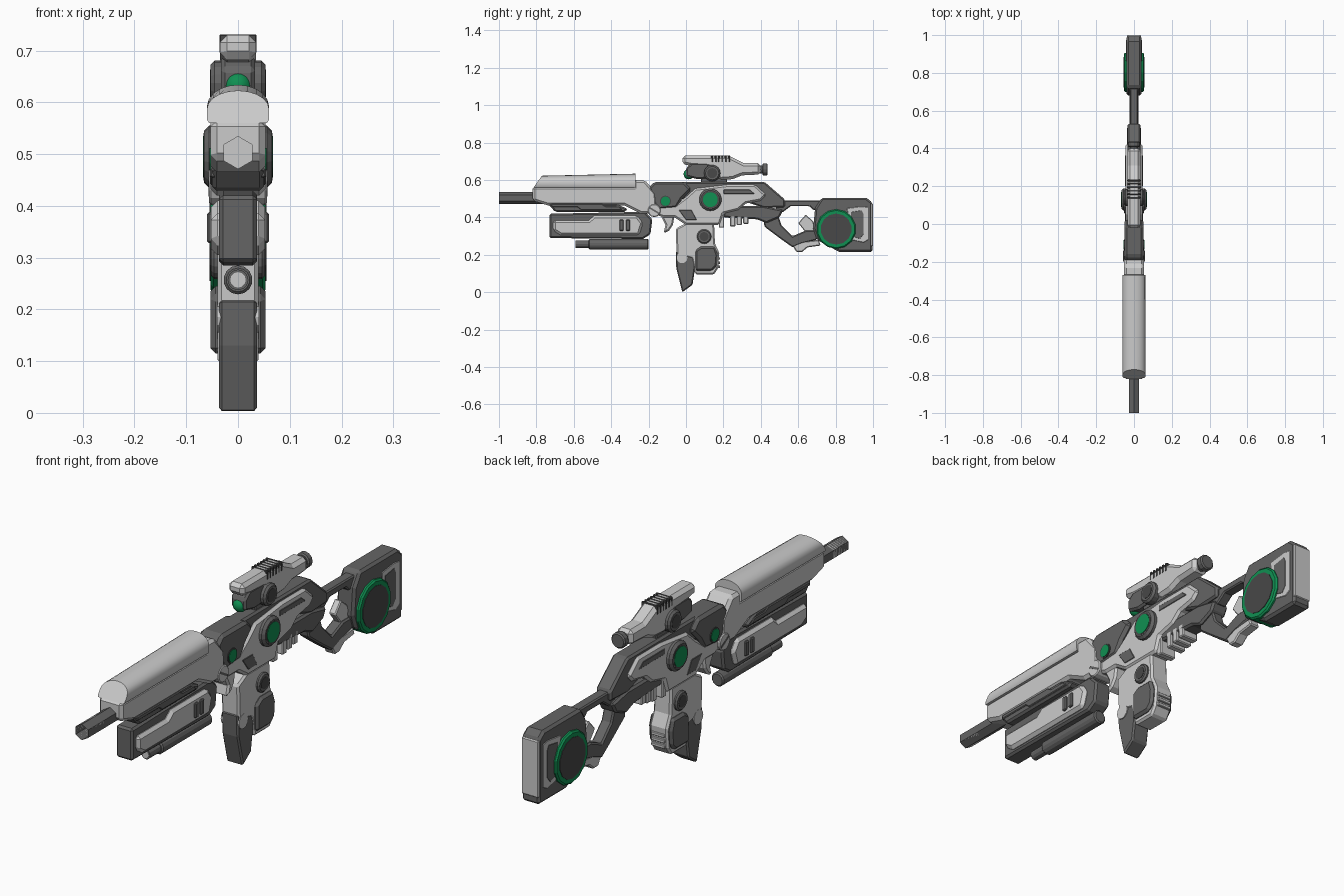
import bpy, bmesh, math
from mathutils import Vector


def material(name, rgb):
    m = bpy.data.materials.new(name)
    m.diffuse_color = (*rgb, 1)
    return m


LIGHT = material("light grey", (0.60, 0.60, 0.60))
DARK = material("dark grey", (0.13, 0.13, 0.13))
COAL = material("charcoal", (0.065, 0.065, 0.065))
GREEN = material("green", (0.005, 0.28, 0.085))


def finish(name, bm, mat, bevel=0.0):
    bmesh.ops.recalc_face_normals(bm, faces=bm.faces)
    me = bpy.data.meshes.new(name)
    bm.to_mesh(me)
    bm.free()
    me.materials.append(mat)
    ob = bpy.data.objects.new(name, me)
    bpy.context.collection.objects.link(ob)
    if bevel:
        mod = ob.modifiers.new("chamfer", 'BEVEL')
        mod.width, mod.segments = bevel, 1
        mod.limit_method, mod.angle_limit = 'ANGLE', math.radians(40)
    return ob


def extrude(pts, a, b, axis):
    """Close a 2D outline into a solid between a and b along x or y."""
    bm = bmesh.new()
    put = (lambda t, u, v: (t, u, v)) if axis == 'x' else (lambda t, u, v: (u, t, v))
    rings = [[bm.verts.new(put(t, u, v)) for u, v in pts] for t in (a, b)]
    n = len(pts)
    bm.faces.new(rings[0])
    bm.faces.new(rings[1])
    for i in range(n):
        j = (i + 1) % n
        bm.faces.new((rings[0][i], rings[0][j], rings[1][j], rings[1][i]))
    return bm


def plate(name, half, mat, pts, bevel=0.008):
    """Side outline (y, z) spanning both sides of the centre plane."""
    return finish(name, extrude(pts, -half, half, 'x'), mat, bevel)


def box(name, half, mat, y0, y1, z0, z1, bevel=0.004):
    return plate(name, half, mat, [(y0, z0), (y1, z0), (y1, z1), (y0, z1)], bevel)


def circle(u, v, r, n):
    return [(u + r * math.cos(math.pi / 2 + 2 * math.pi * i / n),
             v + r * math.sin(math.pi / 2 + 2 * math.pi * i / n)) for i in range(n)]


def disc(name, half, mat, y, z, r, n=16, bevel=0.0):
    return plate(name, half, mat, circle(y, z, r, n), bevel)


def rod(name, mat, y0, y1, z, r, n=16, bevel=0.0):
    return finish(name, extrude(circle(0, z, r, n), y0, y1, 'y'), mat, bevel)


# Barrel: hexagonal tube with a pale bore
bm = extrude(circle(0, 0.503, 0.032, 6), -1.0, -0.74, 'y')
bm.faces.ensure_lookup_table()
muzzle = bm.faces[0]
bmesh.ops.inset_region(bm, faces=[muzzle], thickness=0.008)
wall = bmesh.ops.extrude_discrete_faces(bm, faces=[muzzle])['faces'][0]
bmesh.ops.translate(bm, verts=wall.verts, vec=Vector((0, 0.1, 0)))
wall.material_index = 1
for e in wall.edges:
    for f in e.link_faces:
        f.material_index = 1
barrel = finish("barrel", bm, DARK)
barrel.data.materials.append(LIGHT)

# Rounded barrel cover with a sloping nose
arch = [(0.06 * s, z) for s, z in ((-0.93, 0.56), (-1, 0.568), (-1, 0.592))]
arch += [(-0.06 * math.cos(a), 0.592 + 0.042 * math.sin(a))
         for a in (math.pi * i / 10 for i in range(1, 10))]
arch += [(0.06, 0.592), (0.06, 0.568), (0.056, 0.56)]
bm = extrude(arch, -0.815, -0.27, 'y')
tip = [v for v in bm.verts if v.co.y < -0.8]
for v in tip:
    v.co.y += (v.co.z - 0.56) * 0.6
    v.co.z = 0.56 + (v.co.z - 0.56) * 0.85
cover = finish("barrel_cover", bm, LIGHT)

# Upper handguard
plate("handguard", 0.053, LIGHT, [(-0.82, 0.565), (-0.82, 0.49), (-0.74, 0.465), (-0.33, 0.465),
      (-0.24, 0.42), (-0.15, 0.42), (-0.16, 0.53), (-0.22, 0.60), (-0.28, 0.60), (-0.28, 0.565)], 0.012)
plate("handguard_lower_strip", 0.05, DARK, [(-0.74, 0.475), (-0.38, 0.475), (-0.31, 0.445),
      (-0.33, 0.43), (-0.70, 0.43)])
plate("handguard_groove", 0.054, DARK, [(-0.72, 0.472), (-0.45, 0.472), (-0.43, 0.46),
      (-0.36, 0.46), (-0.34, 0.44), (-0.56, 0.44), (-0.58, 0.455), (-0.72, 0.455)], 0.003)

# Lower handguard with side panels and slots
plate("lower_handguard_frame", 0.037, DARK, [(-0.73, 0.42), (-0.22, 0.43), (-0.18, 0.39),
      (-0.19, 0.31), (-0.23, 0.285), (-0.73, 0.29)])
plate("lower_handguard_panel", 0.052, LIGHT, [(-0.71, 0.385), (-0.52, 0.385), (-0.49, 0.41),
      (-0.26, 0.41), (-0.23, 0.37), (-0.25, 0.305), (-0.67, 0.305), (-0.71, 0.33)], 0.012)
for i, y in enumerate((-0.345, -0.31)):
    box(f"handguard_slot_{i}", 0.06, DARK, y - 0.011, y + 0.011, 0.328, 0.388)
rod("under_tube_tip", DARK, -0.59, -0.50, 0.257, 0.02, 12)
rod("under_tube_lens", LIGHT, -0.592, -0.585, 0.257, 0.015, 12)
rod("under_tube", DARK, -0.52, -0.20, 0.257, 0.028, 14, 0.005)

# Receiver
plate("front_receiver", 0.05, DARK, [(-0.20, 0.56), (-0.17, 0.59), (-0.01, 0.59), (0.03, 0.55),
      (-0.02, 0.50), (-0.05, 0.45), (-0.16, 0.44), (-0.19, 0.52)], 0.012)
plate("top_rail", 0.034, DARK, [(-0.05, 0.59), (0.42, 0.59), (0.53, 0.495), (0.53, 0.455),
      (0.42, 0.45), (0.30, 0.49), (-0.05, 0.50)])
plate("receiver", 0.045, LIGHT, [(-0.20, 0.46), (-0.06, 0.465), (0.0, 0.51), (0.05, 0.555),
      (0.22, 0.575), (0.37, 0.575), (0.43, 0.52), (0.40, 0.49), (0.32, 0.475), (0.28, 0.44),
      (0.20, 0.42), (0.18, 0.36), (0.0, 0.36), (-0.06, 0.40), (-0.12, 0.40), (-0.20, 0.43)], 0.01)
plate("receiver_stripe", 0.047, DARK, [(0.20, 0.55), (0.34, 0.55), (0.37, 0.525), (0.20, 0.525)], 0.003)
plate("receiver_vent", 0.047, DARK, [(-0.04, 0.44), (0.03, 0.44), (0.06, 0.385), (0.0, 0.385)], 0.003)
plate("rear_lower_rail", 0.036, DARK, [(0.20, 0.46), (0.42, 0.46), (0.52, 0.44), (0.50, 0.40),
      (0.43, 0.37), (0.38, 0.39), (0.20, 0.40)])
for i, y in enumerate((0.19, 0.25, 0.285, 0.32)):
    box(f"trigger_tooth_{i}", 0.036, LIGHT, y - 0.014, y + 0.014, 0.345 + 0.007 * i, 0.42)
plate("front_hook", 0.036, LIGHT, [(-0.14, 0.42), (-0.06, 0.42), (-0.07, 0.36), (-0.09, 0.33),
      (-0.12, 0.315), (-0.11, 0.36)])
disc("hinge_screw", 0.056, LIGHT, -0.17, 0.437, 0.035, 14, 0.004)
plate("hinge_screw_slot", 0.057, DARK, [(-0.197, 0.448), (-0.193, 0.456), (-0.143, 0.426),
      (-0.147, 0.418)], 0)

# Round green lights on the receiver
disc("front_light_rim", 0.053, COAL, -0.11, 0.487, 0.03, 14)
disc("front_light", 0.055, GREEN, -0.11, 0.487, 0.025, 14)
disc("main_dial", 0.066, DARK, 0.13, 0.495, 0.06, 18, 0.01)
disc("main_dial_groove", 0.0665, COAL, 0.13, 0.495, 0.046, 18)
disc("main_dial_light", 0.068, GREEN, 0.13, 0.495, 0.04, 18)

# Magazine and foregrip spur
plate("magazine", 0.04, LIGHT, [(-0.055, 0.34), (0.0, 0.37), (0.15, 0.37), (0.155, 0.26), (0.178, 0.21),
      (0.172, 0.13), (0.15, 0.095), (0.05, 0.095), (0.03, 0.18), (-0.05, 0.20)])
plate("magazine_spur", 0.037, DARK, [(-0.055, 0.22), (0.0, 0.20), (0.04, 0.24), (0.05, 0.14),
      (0.035, 0.04), (-0.02, 0.0), (-0.035, 0.06), (-0.052, 0.13)], 0.006)
disc("magazine_notch", 0.041, LIGHT, -0.022, 0.185, 0.03, 12)
plate("magazine_panel", 0.053, DARK, [(0.05, 0.225), (0.08, 0.245), (0.155, 0.245), (0.17, 0.20),
      (0.165, 0.14), (0.14, 0.115), (0.05, 0.115)], 0.01)
for i in range(3):
    box(f"magazine_rib_{i}", 0.03, LIGHT, 0.15, 0.182, 0.13 + 0.022 * i, 0.143 + 0.022 * i, 0.002)
disc("magazine_knob", 0.052, DARK, 0.097, 0.298, 0.039, 16, 0.006)
disc("magazine_knob_cap", 0.0535, COAL, 0.097, 0.298, 0.024, 16)

# Stock struts around the thumb hole
plate("upper_strut", 0.022, DARK, [(0.48, 0.505), (0.53, 0.49), (0.72, 0.49), (0.74, 0.44), (0.68, 0.44),
      (0.66, 0.46), (0.56, 0.46), (0.52, 0.43), (0.48, 0.43)], 0.005)
plate("lower_strut", 0.024, DARK, [(0.41, 0.41), (0.49, 0.42), (0.51, 0.36), (0.57, 0.30), (0.64, 0.33),
      (0.70, 0.33), (0.70, 0.28), (0.62, 0.26), (0.57, 0.24), (0.50, 0.29), (0.42, 0.35)], 0.006)
plate("strut_brace", 0.015, LIGHT, [(0.60, 0.37), (0.64, 0.415), (0.68, 0.38), (0.70, 0.32), (0.64, 0.32)], 0.004)
plate("strut_toe", 0.022, LIGHT, [(0.57, 0.25), (0.61, 0.27), (0.71, 0.28), (0.72, 0.25), (0.65, 0.24),
      (0.62, 0.215), (0.59, 0.215)], 0.005)

# Butt stock with green ringed disc
plate("stock", 0.04, DARK, [(0.69, 0.45), (0.725, 0.505), (0.965, 0.505), (0.997, 0.48), (0.997, 0.215),
      (0.82, 0.215), (0.70, 0.28), (0.68, 0.34)], 0.01)
plate("stock_side_panel", 0.042, LIGHT, [(0.86, 0.45), (0.94, 0.46), (0.975, 0.455), (0.975, 0.28),
      (0.95, 0.265), (0.88, 0.28)], 0.003)
plate("stock_panel_inlay", 0.043, DARK, [(0.88, 0.43), (0.94, 0.44), (0.95, 0.42), (0.95, 0.31),
      (0.93, 0.285), (0.88, 0.30)], 0.002)
box("butt_pad", 0.038, LIGHT, 0.98, 1.0, 0.245, 0.475)
disc("stock_ring", 0.053, GREEN, 0.803, 0.338, 0.106, 14, 0.006)
disc("stock_disc", 0.055, COAL, 0.803, 0.338, 0.083, 14)

# Scope
plate("scope_body", 0.035, LIGHT, [(-0.02, 0.73), (0.23, 0.73), (0.31, 0.69), (0.40, 0.69), (0.40, 0.63),
      (0.30, 0.625), (0.25, 0.605), (0.18, 0.60), (0.12, 0.67), (0.03, 0.675), (-0.02, 0.685)], 0.014)
plate("scope_front", 0.033, DARK, [(0.0, 0.62), (0.0, 0.665), (0.03, 0.69), (0.12, 0.69), (0.14, 0.61),
      (0.06, 0.605)])
box("scope_mount", 0.022, DARK, 0.08, 0.22, 0.58, 0.62)
for i in range(6):
    y = 0.135 + 0.018 * i
    box(f"scope_rib_{i}", 0.036, COAL, y, y + 0.010, 0.695, 0.731, 0.002)
disc("scope_knob", 0.053, DARK, 0.14, 0.637, 0.044, 16, 0.008)
disc("scope_knob_cap", 0.0545, COAL, 0.14, 0.637, 0.027, 16)
rod("eyepiece_tube", DARK, 0.38, 0.42, 0.657, 0.022, 12)
rod("eyepiece", DARK, 0.408, 0.437, 0.657, 0.032, 12, 0.005)
bm = bmesh.new()
bmesh.ops.create_uvsphere(bm, u_segments=16, v_segments=10, radius=0.028)
bmesh.ops.translate(bm, verts=bm.verts, vec=Vector((0, 0.015, 0.632)))
lens = finish("scope_lens", bm, GREEN)

# Smooth the two rounded parts
bpy.ops.object.select_all(action='DESELECT')
for ob in (cover, lens):
    ob.select_set(True)
    bpy.context.view_layer.objects.active = ob
bpy.ops.object.shade_smooth_by_angle(angle=math.radians(35))
